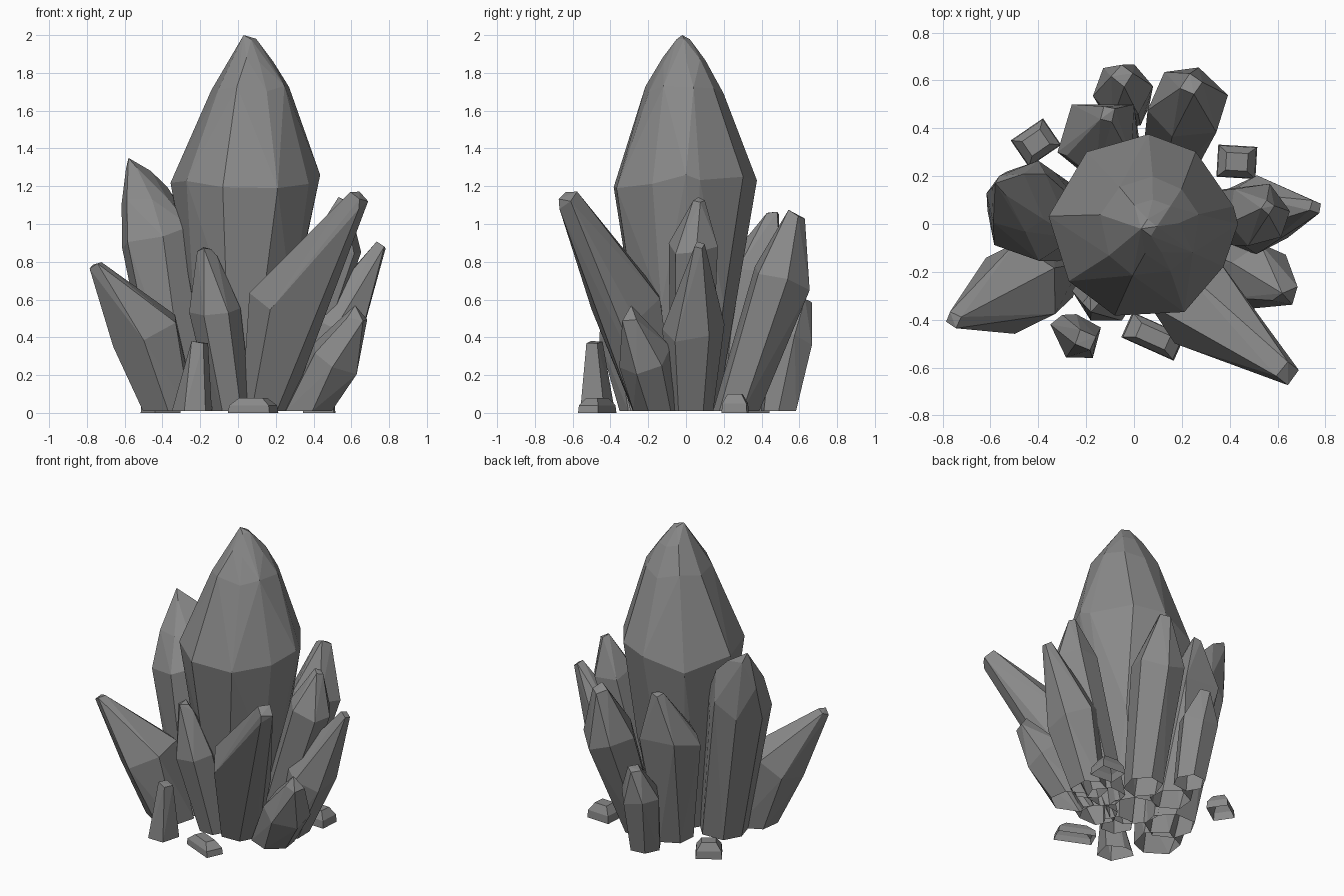
import bpy, bmesh, math, random
from mathutils import Vector, Matrix

if "Cube" in bpy.data.objects:
    bpy.data.objects.remove(bpy.data.objects["Cube"])

random.seed(7)

# Dark grey rock
rock = bpy.data.materials.new("dark_grey_rock")
rock.diffuse_color = (.25, .25, .25, 1)
rock.use_nodes = True
rock.node_tree.nodes["Principled BSDF"].inputs["Base Color"].default_value = rock.diffuse_color


def hull_object(name, points):
    """Faceted shell: convex hull, near-flat triangles merged, open underneath."""
    bm = bmesh.new()
    for p in points:
        bm.verts.new(p)
    bmesh.ops.convex_hull(bm, input=bm.verts)
    loose = [v for v in bm.verts if not v.link_faces]
    bmesh.ops.delete(bm, geom=loose, context='VERTS')
    bmesh.ops.dissolve_limit(bm, angle_limit=math.radians(4), verts=bm.verts, edges=bm.edges)
    bmesh.ops.recalc_face_normals(bm, faces=bm.faces)
    under = [f for f in bm.faces if all(v.co.z < .012 for v in f.verts)]
    bmesh.ops.delete(bm, geom=under, context='FACES')
    me = bpy.data.meshes.new(name)
    bm.to_mesh(me)
    bm.free()
    me.materials.append(rock)
    ob = bpy.data.objects.new(name, me)
    bpy.context.collection.objects.link(ob)
    return ob


def crystal(name, rings, sides=6, turn=0.0, jitter=0.05, extra=()):
    """Rings (x, y, z, radius) from a level foot to a small blunt tip, plus odd corners."""
    axis = (Vector(rings[-1][:3]) - Vector(rings[0][:3])).normalized()
    tilt = Vector((0, 0, 1)).rotation_difference(axis).to_matrix()
    pts = [Vector(p) for p in extra]
    for i, (x, y, z, r) in enumerate(rings):
        rot = Matrix.Identity(3) if i == 0 else tilt
        last = i == len(rings) - 1
        n = max(4, sides // 2) if last else sides
        for k in range(n):
            a = turn + math.tau * k / n + random.uniform(-.12, .12)
            rr = r * 1.05 * random.uniform(1 - jitter, 1 + jitter)
            p = Vector((x, y, z)) + rot @ Vector((rr * math.cos(a), rr * math.sin(a), 0))
            if i:
                p += axis * random.uniform(-.3, .3) * r * (1 if last else .5)
            p.z = .01 if i == 0 else max(p.z, .01)
            pts.append(p)
    return hull_object(name, pts)


def stone(name, x, y, length, width, height, turn):
    """Low loose four-sided chip with a narrower top."""
    pts = []
    for z, s in ((0, 1), (height * .5, .95), (height, .55)):
        for k in range(4):
            a = math.tau * (k + .5) / 4
            u, v = s * length * .68 * math.cos(a), s * width * .68 * math.sin(a)
            pts.append((x + u * math.cos(turn) - v * math.sin(turn),
                        y + u * math.sin(turn) + v * math.cos(turn), z))
    return hull_object(name, pts)


# Central spire
crystal("main_crystal", [(.01, 0, .01, .16), (.02, -.01, .6, .275), (.035, -.01, 1.2, .37),
                         (.06, -.01, 1.71, .20), (.075, -.01, 1.87, .11),
                         (.06, -.015, 1.985, .035)],
        sides=9, turn=.2, jitter=.03, extra=[(.03, -.02, 2), (.435, 0, 1.26)])

# Surrounding crystals
crystal("left_tall_crystal", [(-.28, 0, .01, .15), (-.425, .04, .92, .19),
                              (-.48, .10, 1.12, .13), (-.55, .16, 1.29, .04)], 7, .3,
        extra=[(-.58, .17, 1.35), (-.46, .21, 1.28), (-.37, .21, 1.19), (-.4, .265, 1.0)])
crystal("left_front_crystal", [(-.36, -.21, .01, .14), (-.49, -.27, .44, .18),
                               (-.755, -.4, .785, .035)], 6, .4)
crystal("right_front_crystal", [(.14, -.17, .01, .12), (.25, -.31, .56, .19),
                                (.64, -.62, 1.14, .05)], 6, .1,
        extra=[(.43, -.54, .7), (.64, -.67, 1.08)])
crystal("right_crystal", [(.38, .03, .01, .11), (.52, .04, .45, .16),
                          (.76, .07, .89, .03)], 6, .5)
crystal("right_inner_crystal", [(.25, .03, .01, .11), (.52, .04, .88, .135),
                                (.56, .07, 1.13, .03)], 6, .2)
crystal("right_low_crystal", [(.37, -.15, .01, .13), (.52, -.22, .29, .14),
                              (.63, -.29, .5, .055)], 6, .6, extra=[(.62, -.29, .57)])
crystal("front_crystal", [(-.03, -.2, .01, .1), (-.12, -.28, .55, .13),
                          (-.18, -.33, .87, .035)], 6, 0, extra=[(-.11, -.32, .83)])
crystal("front_small_crystal", [(-.23, -.48, .01, .095), (-.205, -.485, .37, .045)], 5, .4,
        extra=[(-.35, -.42, .01), (-.3, -.38, .01)])
crystal("back_right_crystal", [(.15, .27, .01, .12), (.225, .505, .72, .16),
                               (.24, .585, 1.05, .045)], 6, .2)
crystal("back_crystal", [(-.08, .25, .01, .12), (-.15, .35, .76, .145),
                         (-.11, .46, 1.06, .035)], 6, .5,
        extra=[(-.26, .5, .76), (0, .5, .74), (-.32, .3, .7)])
crystal("back_small_crystal", [(-.04, .49, .01, .095), (-.05, .555, .4, .12),
                               (-.05, .62, .6, .045)], 6, .1)

# Loose chips around the foot
stone("front_chip", .08, -.47, .25, .12, .08, -.42)
stone("back_left_chip", -.41, .34, .17, .14, .1, .6)
stone("back_right_chip", .43, .26, .17, .14, .1, -.06)
